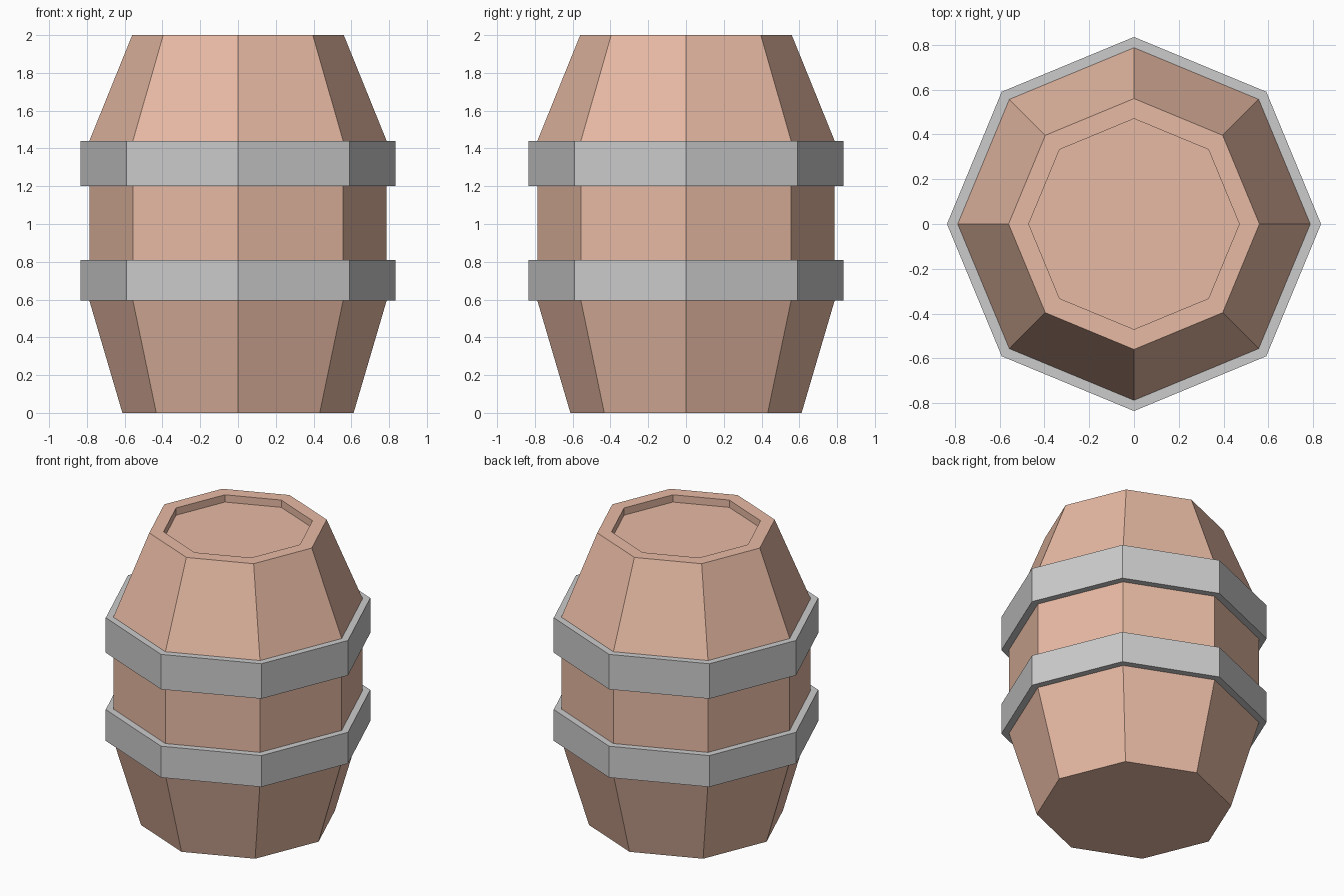
import bpy, bmesh
from math import cos, sin, tau

if "Cube" in bpy.data.objects:
    bpy.data.objects.remove(bpy.data.objects["Cube"])

SIDES = 8


def lathe(name, profile, closed=False, material=None):
    """Sweep an (r, z) profile round the z axis as an octagon."""
    bm = bmesh.new()
    rings = [[bm.verts.new((r * cos(tau * i / SIDES), r * sin(tau * i / SIDES), z))
              for i in range(SIDES)] for r, z in profile]
    pairs = list(zip(rings, rings[1:]))
    if closed:
        pairs.append((rings[-1], rings[0]))
    else:
        bm.faces.new(rings[0][::-1])
        bm.faces.new(rings[-1])
    for a, b in pairs:
        for i in range(SIDES):
            j = (i + 1) % SIDES
            bm.faces.new((a[i], a[j], b[j], b[i]))
    bmesh.ops.recalc_face_normals(bm, faces=bm.faces)
    mesh = bpy.data.meshes.new(name)
    bm.to_mesh(mesh)
    bm.free()
    if material:
        mesh.materials.append(material)
    obj = bpy.data.objects.new(name, mesh)
    bpy.context.collection.objects.link(obj)
    return obj


wood = bpy.data.materials.new("wood")
wood.diffuse_color = (0.80, 0.49, 0.37, 1)
wood.use_nodes = True
wood.node_tree.nodes["Principled BSDF"].inputs["Base Color"].default_value = wood.diffuse_color

# Staved body with a recessed lid
lathe("barrel_body", [(0.612, 0), (0.787, 0.595), (0.787, 1.44), (0.56, 2.0),
                      (0.47, 2.0), (0.47, 1.95)], material=wood)

# Metal hoops
for name, z0, z1 in (("lower_hoop", 0.595, 0.81), ("upper_hoop", 1.20, 1.44)):
    lathe(name, [(0.77, z0), (0.835, z0), (0.835, z1), (0.77, z1)], closed=True)
